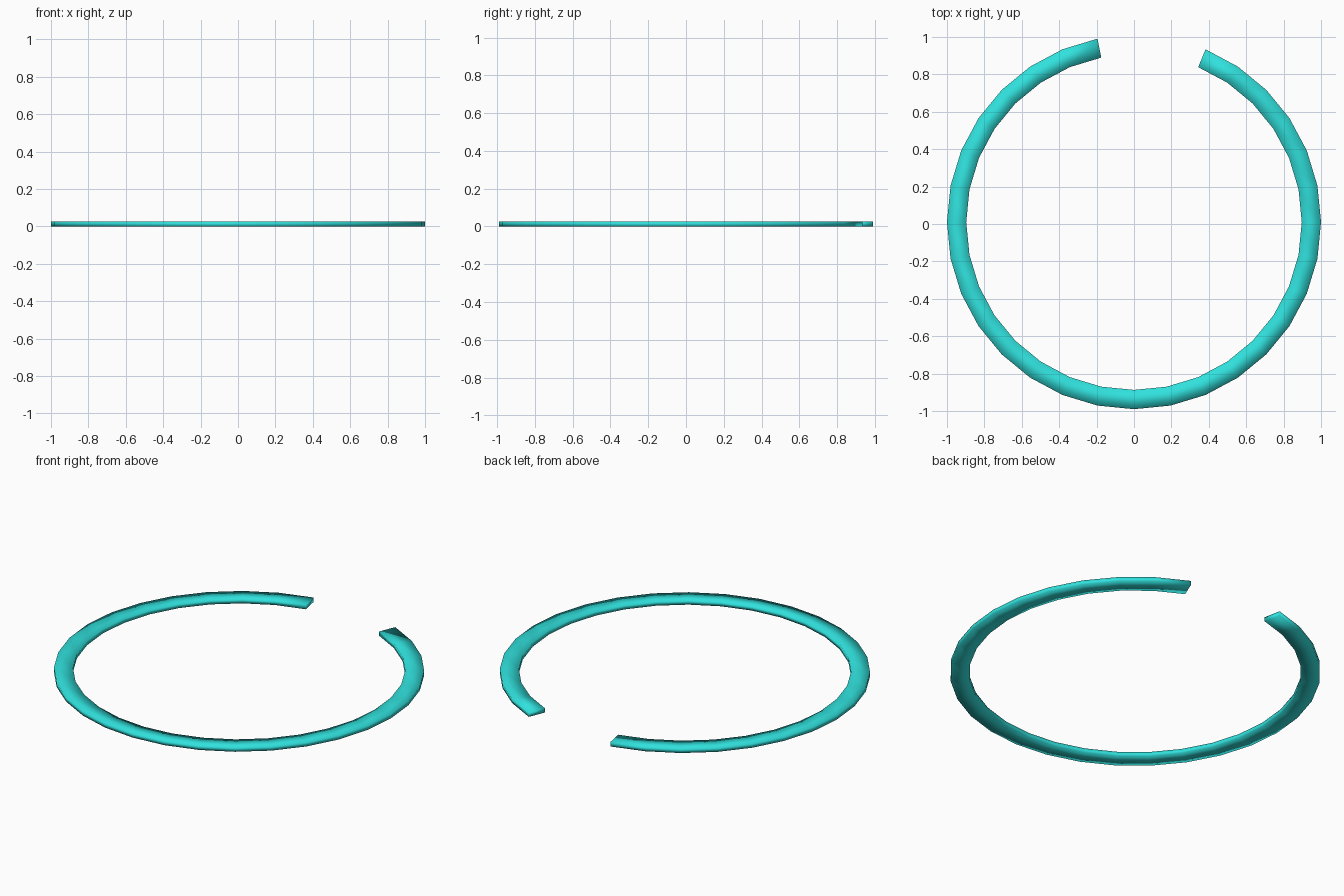
import bpy, bmesh, math

if "Cube" in bpy.data.objects:
    bpy.data.objects.remove(bpy.data.objects["Cube"])

OUTER, INNER, HEIGHT = 1.0, 0.897, 0.026
STEP = math.radians(11.25)          # 32 divisions in a full turn
FIRST, LAST = 9, 38                 # open gap at the back
Y0 = 0.01

# Flat rectangular band swept round the open circle
profile = [(OUTER, 0), (OUTER, HEIGHT), (INNER, HEIGHT), (INNER, 0)]
bm = bmesh.new()
rings = []
for i in range(FIRST, LAST + 1):
    a = i * STEP
    rings.append([bm.verts.new((r * math.cos(a), r * math.sin(a) + Y0, z))
                  for r, z in profile])
for a, b in zip(rings, rings[1:]):
    for k in range(4):
        n = (k + 1) % 4
        bm.faces.new((a[k], b[k], b[n], a[n]))

# End caps
bm.faces.new(rings[0])
bm.faces.new(rings[-1])
bmesh.ops.recalc_face_normals(bm, faces=bm.faces[:])
for f in bm.faces:
    f.smooth = True

mesh = bpy.data.meshes.new("open_ring")
bm.to_mesh(mesh)
bm.free()
ring = bpy.data.objects.new("open_ring", mesh)
bpy.context.collection.objects.link(ring)

# Turquoise material
mat = bpy.data.materials.new("turquoise")
mat.diffuse_color = (0.03, 0.75, 0.72, 1)
mat.use_nodes = True
mat.node_tree.nodes["Principled BSDF"].inputs["Base Color"].default_value = mat.diffuse_color
mesh.materials.append(mat)
